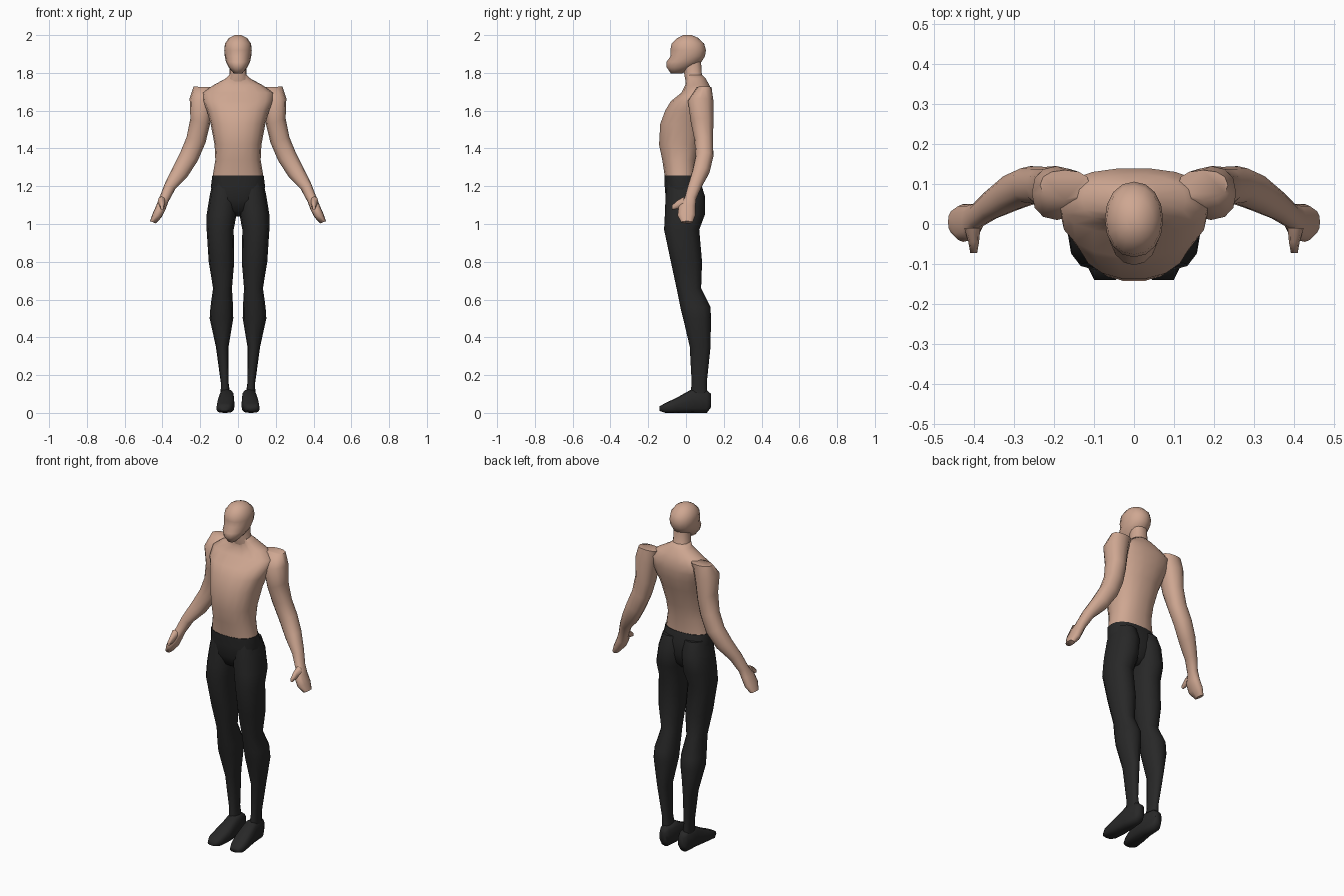
import bpy, bmesh, math
from mathutils import Vector


def material(name, rgb):
    m = bpy.data.materials.new(name)
    m.diffuse_color = (*rgb, 1)
    return m


skin = material("skin", (0.62, 0.385, 0.285))
black = material("black_cloth", (0.021, 0.021, 0.021))


def loft(name, rings, mat, sides=14, power=2.3, mirror=False, angle=65):
    """Skin a row of rounded rings, each given as (centre, half axis u, half axis v)."""
    bm = bmesh.new()
    rows = []
    for c, u, v in rings:
        row = []
        for i in range(sides):
            a = 2 * math.pi * i / sides
            cs, sn = math.cos(a), math.sin(a)
            p = (Vector(c) + Vector(u) * math.copysign(abs(cs) ** (2 / power), cs)
                 + Vector(v) * math.copysign(abs(sn) ** (2 / power), sn))
            row.append(bm.verts.new(p))
        rows.append(row)
    for a, b in zip(rows, rows[1:]):
        for i in range(sides):
            j = (i + 1) % sides
            bm.faces.new((a[i], a[j], b[j], b[i]))
    bm.faces.new(rows[0])
    bm.faces.new(rows[-1])
    bmesh.ops.recalc_face_normals(bm, faces=bm.faces)
    me = bpy.data.meshes.new(name)
    bm.to_mesh(me)
    bm.free()
    me.materials.append(mat)
    ob = bpy.data.objects.new(name, me)
    bpy.context.collection.objects.link(ob)
    bpy.ops.object.select_all(action='DESELECT')
    ob.select_set(True)
    bpy.context.view_layer.objects.active = ob
    bpy.ops.object.shade_smooth_by_angle(angle=math.radians(angle))
    if mirror:
        mod = ob.modifiers.new("mirror", 'MIRROR')
        mod.use_mirror_merge = False
    return ob


def flat(z, x0, x1, y0, y1):
    """Level ring at height z."""
    return (((x0 + x1) / 2, (y0 + y1) / 2, z), ((x1 - x0) / 2, 0, 0), (0, (y1 - y0) / 2, 0))


def centred(z, hw, y0, y1):
    return flat(z, -hw, hw, y0, y1)


def limb(xo, zo, xi, zi, y0, y1):
    """Tilted ring between an outer and an inner point."""
    return (((xo + xi) / 2, (y0 + y1) / 2, (zo + zi) / 2),
            ((xo - xi) / 2, 0, (zo - zi) / 2), (0, (y1 - y0) / 2, 0))


def upright(y, x0, x1, z0, z1):
    """Vertical ring facing along y."""
    return (((x0 + x1) / 2, y, (z0 + z1) / 2), ((x1 - x0) / 2, 0, 0), (0, 0, (z1 - z0) / 2))


# Torso, from waist to base of neck
loft("torso", [centred(*r) for r in (
    (1.255, .134, -.114, .055), (1.34, .120, -.127, .06), (1.42, .124, -.144, .08),
    (1.53, .145, -.138, .11), (1.60, .165, -.112, .135), (1.65, .185, -.082, .14),
    (1.695, .19, -.025, .14), (1.735, .13, -.005, .125), (1.77, .066, .0, .105),
    (1.79, .046, -.008, .085))], skin, sides=18, power=2.3)

# Neck
loft("neck", [centred(*r) for r in (
    (1.74, .07, .0, .115), (1.79, .046, -.01, .085), (1.87, .044, -.015, .08))], skin)

# Head with jaw, nose line and brow
loft("head", [centred(*r) for r in (
    (1.797, .022, -.08, -.02), (1.83, .05, -.103, .035), (1.858, .064, -.103, .082),
    (1.888, .070, -.082, .1), (1.92, .073, -.083, .106), (1.955, .069, -.076, .096),
    (1.985, .048, -.045, .065), (2.0, .018, -.015, .03))], skin, sides=16, power=2.1)

# Arms, running from the shoulder caps to the fingertips
loft("arm", [limb(*r) for r in (
    (.235, 1.727, .11, 1.725, .06, .135), (.256, 1.665, .13, 1.64, .01, .145),
    (.252, 1.56, .15, 1.52, .025, .145), (.272, 1.46, .172, 1.43, .045, .143),
    (.305, 1.38, .213, 1.335, .05, .145), (.345, 1.30, .268, 1.25, .032, .125),
    (.385, 1.22, .332, 1.185, .01, .085), (.414, 1.145, .37, 1.115, -.01, .053),
    (.432, 1.10, .382, 1.08, -.04, .05), (.452, 1.055, .405, 1.035, -.045, .05),
    (.466, 1.015, .435, 1.003, -.025, .035))], skin, sides=12, mirror=True)

# Thumbs
loft("thumb", [upright(*r) for r in (
    (-.01, .385, .425, 1.09, 1.145), (-.045, .388, .415, 1.08, 1.125),
    (-.073, .393, .41, 1.075, 1.10))], skin, sides=8, mirror=True)

# Trouser hips
loft("trouser_hips", [centred(*r) for r in (
    (1.258, .136, -.116, .057), (1.2, .143, -.114, .075), (1.13, .135, -.108, .075),
    (1.07, .08, -.08, .06), (1.04, .03, -.03, .03))], black, sides=18, power=2.4)

# Trouser legs with thigh, knee and calf
loft("trouser_leg", [flat(*r) for r in (
    (1.225, .01, .132, -.10, .075), (1.15, .0, .150, -.108, .10),
    (1.05, .008, .166, -.112, .10), (.97, .023, .166, -.116, .07),
    (.80, .02, .155, -.08, .085), (.66, .032, .132, -.05, .08),
    (.56, .026, .146, -.03, .13), (.50, .025, .150, -.015, .132),
    (.35, .05, .117, .02, .13), (.16, .05, .091, .03, .11),
    (.06, .035, .092, .02, .115))], black, sides=12, power=2.3, mirror=True)

# Feet
loft("foot", [upright(*r) for r in (
    (.133, .04, .08, .03, .10), (.11, .03, .092, 0, .12), (.03, .02, .10, 0, .125),
    (-.05, .018, .112, 0, .08), (-.11, .03, .115, 0, .052),
    (-.14, .045, .10, .01, .035))], black, sides=12, power=3, mirror=True)
